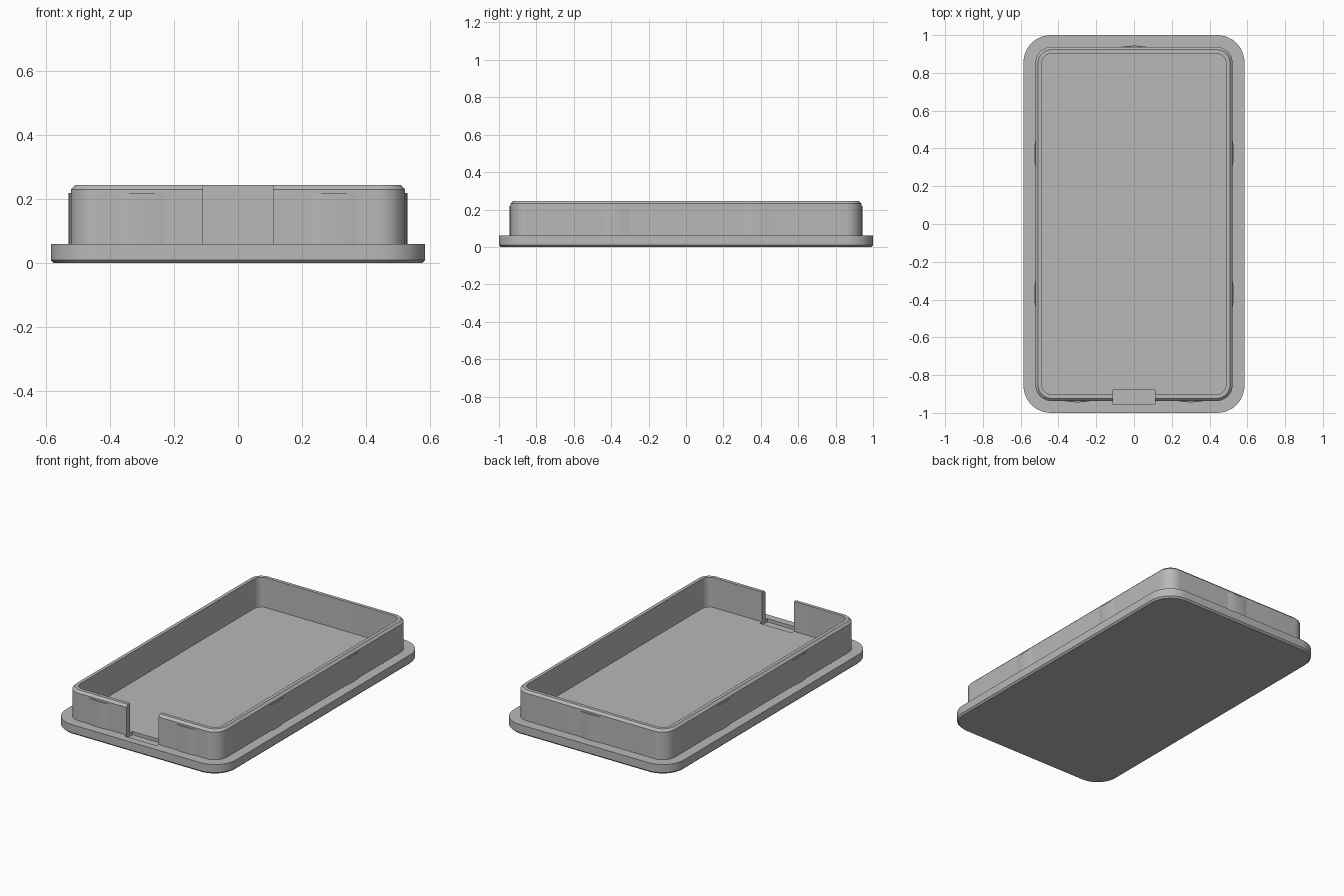
import bpy, bmesh, math
from mathutils import Matrix

default = bpy.data.objects.get("Cube")
if default:
    bpy.data.objects.remove(default, do_unlink=True)

grey = bpy.data.materials.new("matte grey")
grey.use_nodes = True
GREY = (0.48, 0.48, 0.48, 1)
grey.diffuse_color = GREY
grey.node_tree.nodes["Principled BSDF"].inputs["Base Color"].default_value = GREY


def finish(bm, name):
    bmesh.ops.recalc_face_normals(bm, faces=bm.faces)
    mesh = bpy.data.meshes.new(name)
    bm.to_mesh(mesh)
    bm.free()
    mesh.materials.append(grey)
    obj = bpy.data.objects.new(name, mesh)
    bpy.context.collection.objects.link(obj)
    return obj


def rounded_ring(bm, half_x, half_y, radius, z, steps=12):
    """Ring of vertices around a rounded rectangle."""
    ring = []
    for corner, (sx, sy) in enumerate([(1, 1), (-1, 1), (-1, -1), (1, -1)]):
        for i in range(steps + 1):
            a = math.pi / 2 * (corner + i / steps)
            ring.append(bm.verts.new((sx * (half_x - radius) + radius * math.cos(a),
                                      sy * (half_y - radius) + radius * math.sin(a), z)))
    return ring


def bridge(bm, lower, upper):
    n = len(lower)
    for i in range(n):
        j = (i + 1) % n
        bm.faces.new((lower[i], lower[j], upper[j], upper[i]))


# Lid: plate with a chamfered underside, upstanding rim, recessed floor
FLOOR, TOP = 0.06, 0.245
sections = [
    (0.575, 0.99, 0.135, 0),
    (0.585, 1.0, 0.145, 0.01),
    (0.585, 1.0, 0.145, FLOOR),
    (0.522, 0.937, 0.085, FLOOR),
    (0.522, 0.937, 0.085, TOP - 0.014),
    (0.508, 0.923, 0.071, TOP),
    (0.487, 0.902, 0.05, TOP),
    (0.487, 0.902, 0.05, FLOOR),
]
bm = bmesh.new()
rings = [rounded_ring(bm, *s) for s in sections]
for lower, upper in zip(rings, rings[1:]):
    bridge(bm, lower, upper)
bm.faces.new(rings[0])
bm.faces.new(rings[-1])
lid = finish(bm, "lid")

# Notch through the front rim, sunk slightly into the plate
bm = bmesh.new()
bmesh.ops.create_cube(bm, size=1, matrix=Matrix.Translation((0, -0.917, 0.19))
                      @ Matrix.Diagonal((0.22, 0.075, 0.3, 1)))
cutter = finish(bm, "notch_cutter")
cutter.hide_render = True
cut = lid.modifiers.new("notch", "BOOLEAN")
cut.operation = "DIFFERENCE"
cut.solver = "EXACT"
cut.object = cutter
bpy.context.view_layer.objects.active = lid
lid.select_set(True)
bpy.ops.object.modifier_apply(modifier=cut.name)
bpy.data.objects.remove(cutter, do_unlink=True)


# Shallow bowed snap ridges on the outside of the rim
def snap_ridge(name, x, y, angle, half_width, bulge=0.007, steps=10):
    bm = bmesh.new()
    outline = [(-half_width, 0.008), (half_width, 0.008)]
    for i in range(steps + 1):
        t = 1 - 2 * i / steps
        outline.append((half_width * t, -bulge * (1 - t * t)))
    base = bm.faces.new([bm.verts.new((u, v, FLOOR)) for u, v in outline])
    top = bmesh.ops.extrude_face_region(bm, geom=[base])["geom"]
    bmesh.ops.translate(bm, vec=(0, 0, 0.16),
                        verts=[g for g in top if isinstance(g, bmesh.types.BMVert)])
    bmesh.ops.transform(bm, verts=bm.verts, matrix=Matrix.Translation((x, y, 0))
                        @ Matrix.Rotation(angle, 4, "Z"))
    return finish(bm, name)


parts = [lid, snap_ridge("back_ridge", 0, 0.937, math.pi, 0.07)]
for side, s in (("left", 1), ("right", -1)):
    parts.append(snap_ridge(f"front_{side}_ridge", s * 0.3, -0.937, 0, 0.07))
    for end, y in (("front", -0.37), ("back", 0.375)):
        parts.append(snap_ridge(f"{side}_side_{end}_ridge", s * 0.522, y,
                                s * math.pi / 2, 0.07))

# Smooth rounded corners, crisp edges
bpy.ops.object.select_all(action="DESELECT")
for part in parts:
    part.select_set(True)
bpy.context.view_layer.objects.active = lid
bpy.ops.object.shade_smooth_by_angle(angle=math.radians(30))
